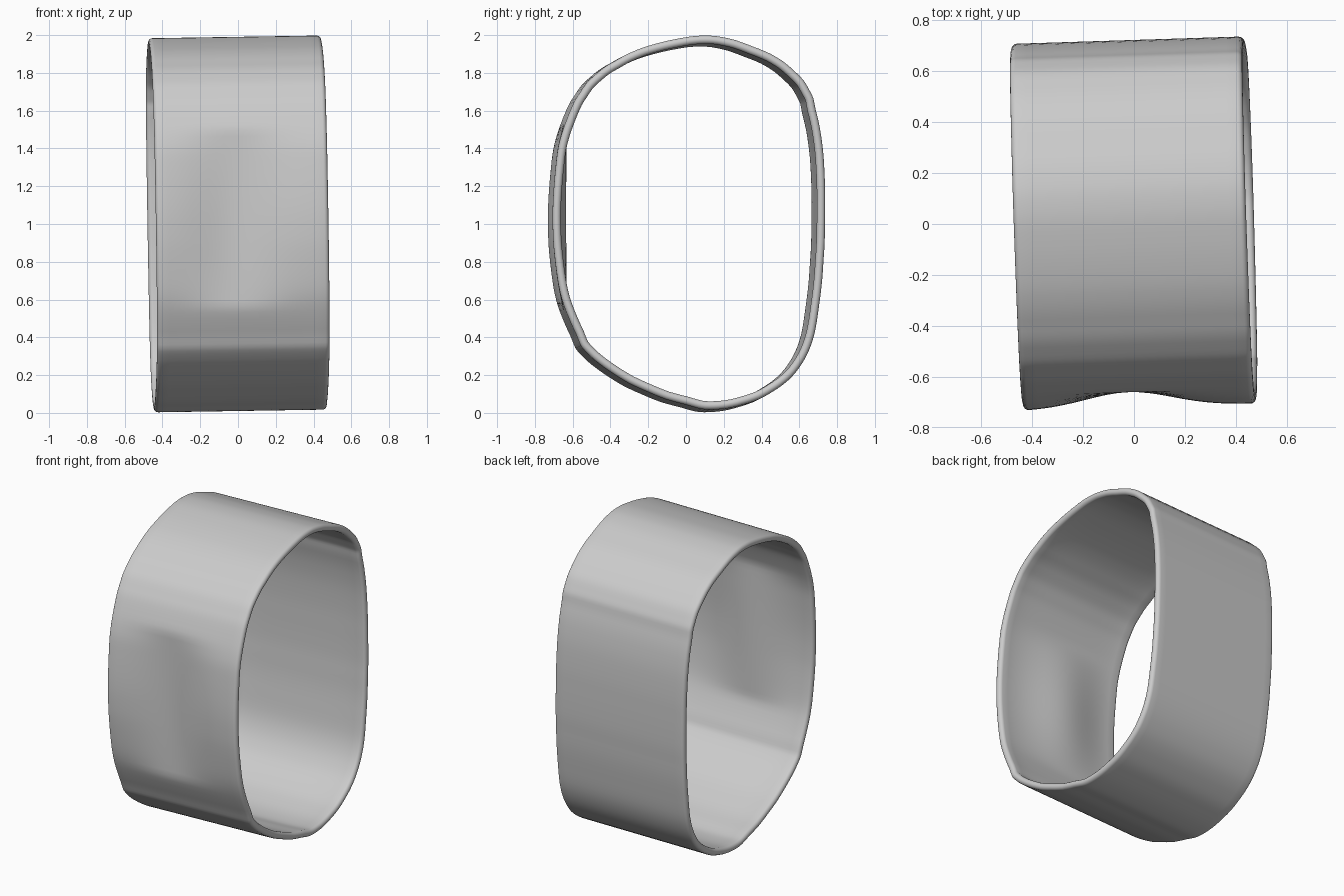
import bpy, bmesh, math, random
from mathutils import Vector

if "Cube" in bpy.data.objects:
    bpy.data.objects.remove(bpy.data.objects["Cube"], do_unlink=True)

random.seed(4)
HALF_WIDTH = 0.457
RIM, WALL = 0.044, 0.036
STEPS = 6

# Outer outline of the band seen from the side, as (y, z)
OUTLINE = [
    (0.11, 1.99), (-0.05, 1.975), (-0.24, 1.925), (-0.39, 1.86), (-0.49, 1.79),
    (-0.575, 1.69), (-0.63, 1.58), (-0.69, 1.4), (-0.715, 1.2), (-0.722, 1.0),
    (-0.708, 0.8), (-0.675, 0.6), (-0.6, 0.41), (-0.53, 0.3), (-0.4, 0.2),
    (-0.22, 0.105), (-0.02, 0.035), (0.11, 0.01), (0.29, 0.035), (0.45, 0.105),
    (0.565, 0.205), (0.655, 0.37), (0.695, 0.6), (0.715, 0.8), (0.722, 1.0),
    (0.722, 1.2), (0.71, 1.4), (0.675, 1.6), (0.64, 1.7), (0.565, 1.8),
    (0.43, 1.895), (0.25, 1.965),
]


def closed_spline(points, steps):
    """Smooth closed curve through the points."""
    pts = [Vector(p) for p in points]
    n, out = len(pts), []
    for i in range(n):
        a, b, c, d = (pts[(i + k) % n] for k in (-1, 0, 1, 2))
        for s in range(steps):
            t = s / steps
            out.append(0.5 * (2 * b + (c - a) * t + (2 * a - 5 * b + 4 * c - d) * t ** 2
                              + (3 * b - a - 3 * c + d) * t ** 3))
    return out


def wall_section():
    """Closed section through the wall as (x, depth), with rounded rims."""
    flat = HALF_WIDTH - RIM / 2
    xs = [flat * (2 * i / 20 - 1) for i in range(21)]
    arc = [math.pi * i / 8 for i in range(1, 8)]
    r = RIM / 2
    outer = [(x, 0) for x in xs]
    right = [(flat + r * math.sin(a), r - r * math.cos(a)) for a in arc]
    inner = [(x, WALL + (RIM - WALL) * abs(x / flat) ** 6) for x in reversed(xs)]
    left = [(-flat - r * math.sin(a), r + r * math.cos(a)) for a in arc]
    return outer + right + inner + left


def press_front(x, y, depth):
    """Flatten the middle of the front towards a shallow hollow."""
    amount = math.exp(-((x + 0.04) / 0.24) ** 2)
    limit = -0.66 + depth * 0.75
    return y + (max(y, limit) - y) * amount


# Band: the wall section swept round the outline, with fine ripples on the bends
outline = closed_spline(OUTLINE, STEPS)
section = wall_section()
count = len(outline)
knots = [random.uniform(-1, 1) for _ in range(count // 3)]
bm = bmesh.new()
rings = []
for i, p in enumerate(outline):
    tangent = (outline[(i + 1) % count] - outline[i - 1]).normalized()
    inward = Vector((-tangent.y, tangent.x))
    k, f = divmod(i, 3)
    wobble = knots[k] + (knots[(k + 1) % len(knots)] - knots[k]) * f / 3
    bend = min(1, abs(inward.x * inward.y) * 2 + 0.15)
    ring = []
    for x, depth in section:
        q = p + inward * (depth + 0.004 * wobble * bend)
        ring.append(bm.verts.new((x, press_front(x, q.x, depth), q.y - 1)))
    rings.append(ring)
for i, ring in enumerate(rings):
    after = rings[(i + 1) % count]
    for j in range(len(ring)):
        k = (j + 1) % len(ring)
        bm.faces.new((ring[j], ring[k], after[k], after[j]))
bmesh.ops.recalc_face_normals(bm, faces=bm.faces)

mesh = bpy.data.meshes.new("ring_band")
bm.to_mesh(mesh)
bm.free()
band = bpy.data.objects.new("ring_band", mesh)
bpy.context.collection.objects.link(band)

# The band leans and turns slightly
band.location.z = 1
band.rotation_euler = (0, -0.016, 0.032)

bpy.ops.object.select_all(action='DESELECT')
band.select_set(True)
bpy.context.view_layer.objects.active = band
bpy.ops.object.shade_smooth_by_angle(angle=math.radians(50))
